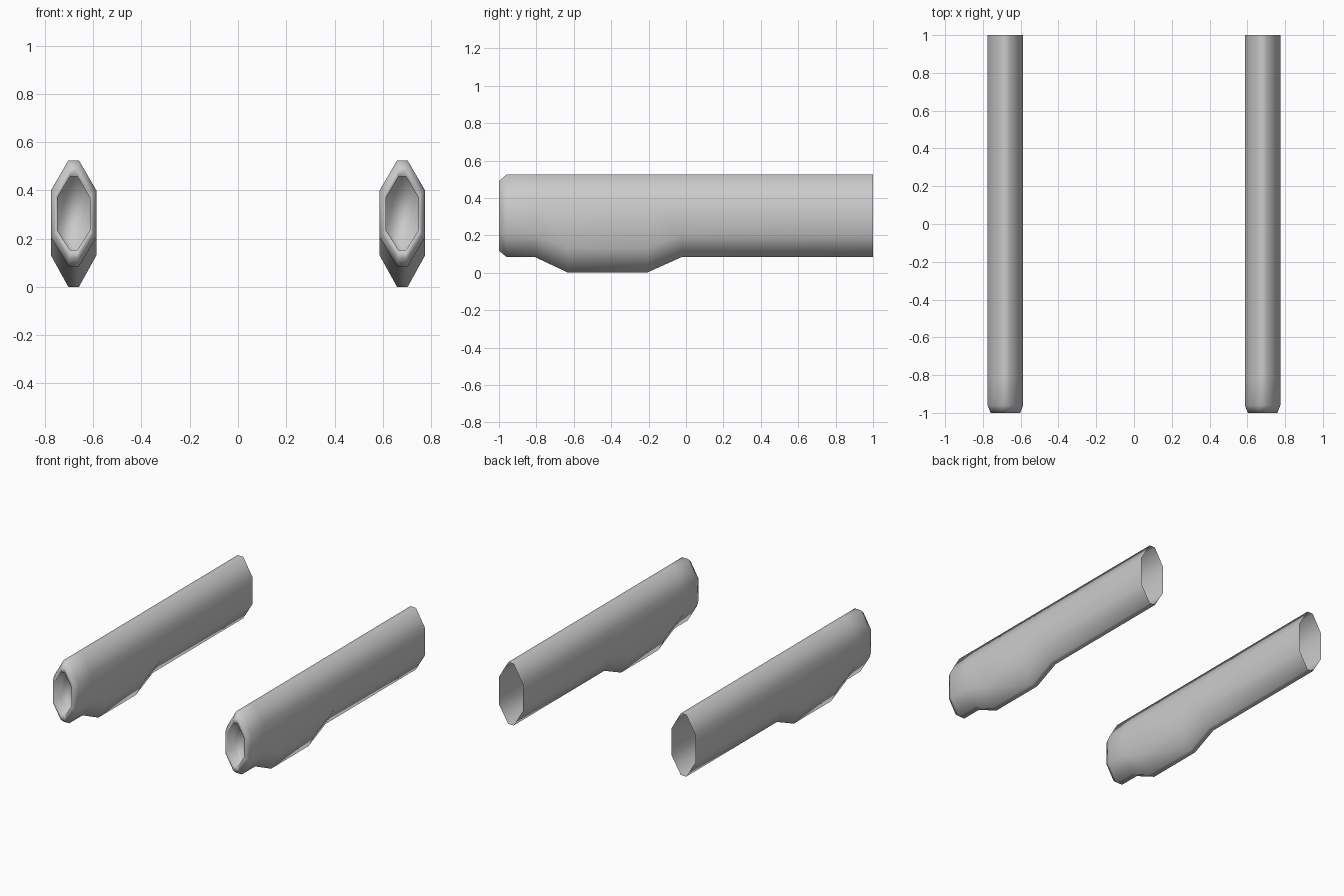
import bpy, bmesh

# Rings along the float: y, half width, half flat, top, upper side, lower side, bottom
RINGS = [
    (-0.92, 0.067, 0.015, 0.457, 0.37, 0.235, 0.152),   # recessed end plate
    (-1.00, 0.067, 0.015, 0.457, 0.37, 0.235, 0.152),   # inner lip
    (-1.00, 0.078, 0.018, 0.490, 0.385, 0.22, 0.117),   # outer lip
    (-0.96, 0.094, 0.022, 0.524, 0.40, 0.205, 0.085),
    (-0.81, 0.094, 0.022, 0.524, 0.40, 0.205, 0.085),
    (-0.63, 0.094, 0.022, 0.524, 0.40, 0.13, 0.0),      # belly bulge
    (-0.21, 0.094, 0.022, 0.524, 0.40, 0.13, 0.0),
    (-0.02, 0.094, 0.022, 0.524, 0.40, 0.205, 0.085),
    (1.00, 0.094, 0.022, 0.524, 0.40, 0.205, 0.085),    # open back end
]


def tube(name, cx):
    bm = bmesh.new()
    loops = []
    for y, w, f, top, up, low, bot in RINGS:
        half = [(f, top), (w, up), (w, low), (f, bot)]
        profile = half + [(-x, z) for x, z in reversed(half)]
        loops.append([bm.verts.new((cx + x, y, z)) for x, z in profile])
    for a, b in zip(loops, loops[1:]):
        for i in range(8):
            j = (i + 1) % 8
            bm.faces.new((a[i], a[j], b[j], b[i]))
    bm.faces.new(loops[0])
    bmesh.ops.recalc_face_normals(bm, faces=bm.faces)
    for face in bm.faces:
        face.smooth = True
    mesh = bpy.data.meshes.new(name)
    bm.to_mesh(mesh)
    bm.free()
    obj = bpy.data.objects.new(name, mesh)
    bpy.context.collection.objects.link(obj)


# Matching pair of tubes
tube("left_tube", -0.681)
tube("right_tube", 0.681)
